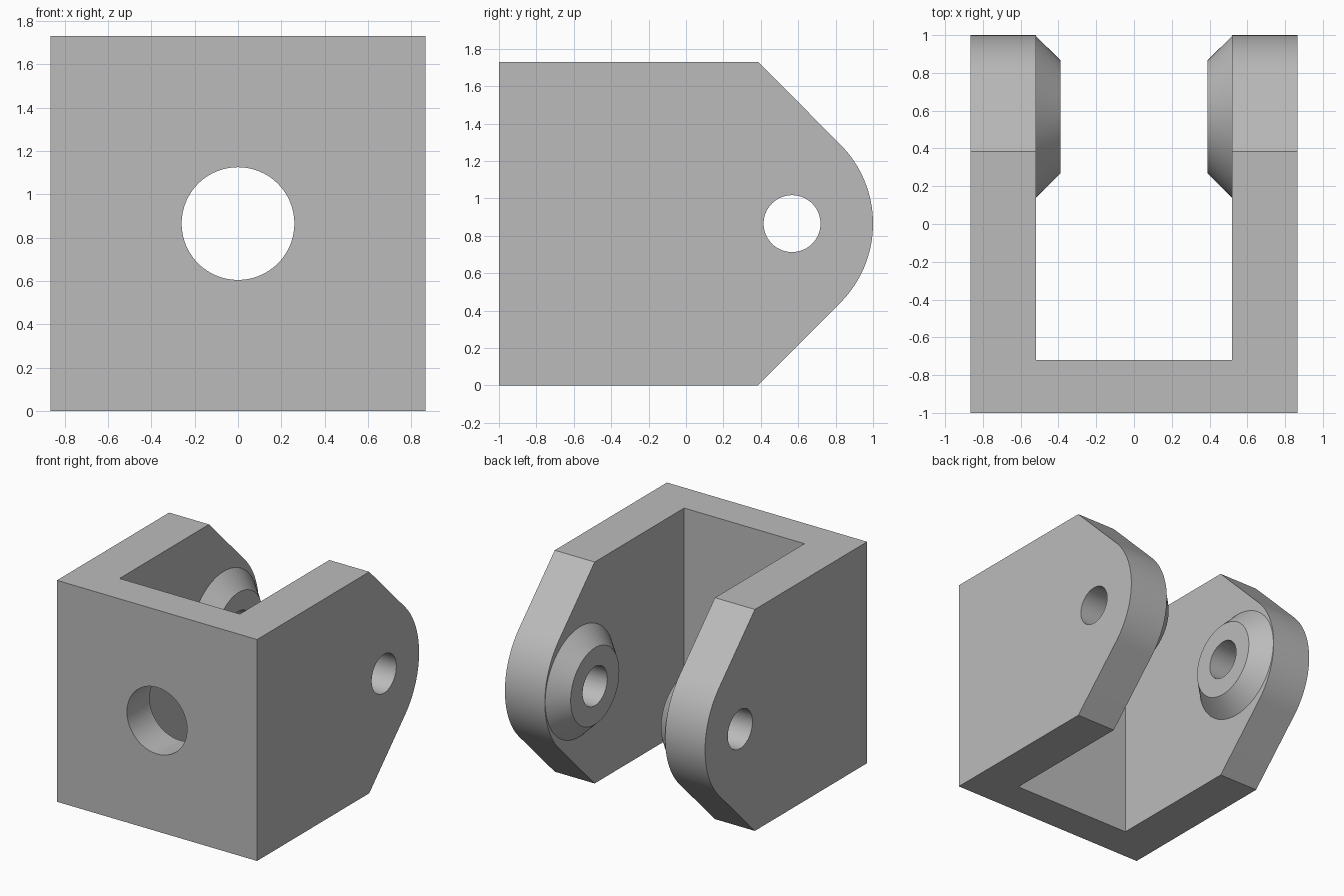
import bpy, bmesh, math
from mathutils import Matrix

if "Cube" in bpy.data.objects:
    bpy.data.objects.remove(bpy.data.objects["Cube"], do_unlink=True)

W, MID = 0.865, 0.865          # half width, mid height
INNER, WALL = 0.52, -0.72      # inner face of the arms, inner face of the front wall
PIN_Y = 0.567                  # pin axis

grey = bpy.data.materials.new("plain grey")
grey.use_nodes = True
colour = (0.5, 0.5, 0.5, 1)
grey.diffuse_color = colour
grey.node_tree.nodes["Principled BSDF"].inputs["Base Color"].default_value = colour


def make(name, bm):
    bmesh.ops.recalc_face_normals(bm, faces=bm.faces)
    mesh = bpy.data.meshes.new(name)
    bm.to_mesh(mesh)
    bm.free()
    mesh.materials.append(grey)
    ob = bpy.data.objects.new(name, mesh)
    bpy.context.collection.objects.link(ob)
    return ob


def cone(name, r1, r2, depth, matrix):
    bm = bmesh.new()
    bmesh.ops.create_cone(bm, cap_ends=True, segments=96, radius1=r1, radius2=r2,
                          depth=depth, matrix=matrix)
    return make(name, bm)


def combine(target, tool, operation):
    mod = target.modifiers.new(tool.name, 'BOOLEAN')
    mod.operation, mod.object, mod.solver = operation, tool, 'EXACT'
    bpy.context.view_layer.objects.active = target
    bpy.ops.object.modifier_apply(modifier=mod.name)
    bpy.data.objects.remove(tool, do_unlink=True)


# Body: side profile with sloped corners and a round nose, extruded across
nose_r = 0.6
profile = [(-1, 2 * MID), (-1, 0), (0.385, 0)]
for i in range(33):
    a = math.radians(-45 + 90 * i / 32)
    profile.append((1 - nose_r + nose_r * math.cos(a), MID + nose_r * math.sin(a)))
profile.append((0.385, 2 * MID))
bm = bmesh.new()
side = bm.faces.new([bm.verts.new((-W, y, z)) for y, z in profile])
ext = bmesh.ops.extrude_face_region(bm, geom=[side])
bmesh.ops.translate(bm, vec=(2 * W, 0, 0),
                    verts=[v for v in ext["geom"] if isinstance(v, bmesh.types.BMVert)])
clevis = make("clevis_bracket", bm)

# Slot between the arms
bm = bmesh.new()
bmesh.ops.create_cube(bm, size=1, matrix=Matrix.Translation((0, WALL + 1, MID))
                      @ Matrix.Diagonal((2 * INNER, 2, 3, 1)))
combine(clevis, make("slot_cutter", bm), 'DIFFERENCE')

# Tapered bosses on the inner faces, each with a root sunk into its arm
for s in (-1, 1):
    turn = Matrix.Rotation(-s * math.pi / 2, 4, 'Y')
    bm = bmesh.new()
    rings = []
    for x, r in ((0.6, 0.429), (INNER, 0.429), (0.39, 0.3)):
        ring = bmesh.ops.create_circle(bm, segments=96, radius=r, cap_ends=x != INNER,
                                       matrix=Matrix.Translation((s * x, PIN_Y, MID)) @ turn)
        rings.append(ring["verts"])
    for a, b in zip(rings, rings[1:]):
        for i in range(96):
            j = (i + 1) % 96
            bm.faces.new((a[i], a[j], b[j], b[i]))
    combine(clevis, make("boss", bm), 'UNION')

# Pin bore through both arms and round hole in the front wall
combine(clevis, cone("pin_cutter", 0.152, 0.152, 3, Matrix.Translation((0, PIN_Y, MID))
                     @ Matrix.Rotation(math.pi / 2, 4, 'Y')), 'DIFFERENCE')
combine(clevis, cone("front_hole_cutter", 0.26, 0.26, 1, Matrix.Translation((0, -1, MID))
                     @ Matrix.Rotation(math.pi / 2, 4, 'X')), 'DIFFERENCE')

# Smooth the round surfaces, keep the edges crisp
bpy.ops.object.select_all(action='DESELECT')
clevis.select_set(True)
bpy.context.view_layer.objects.active = clevis
bpy.ops.object.shade_smooth_by_angle(angle=math.radians(25))
